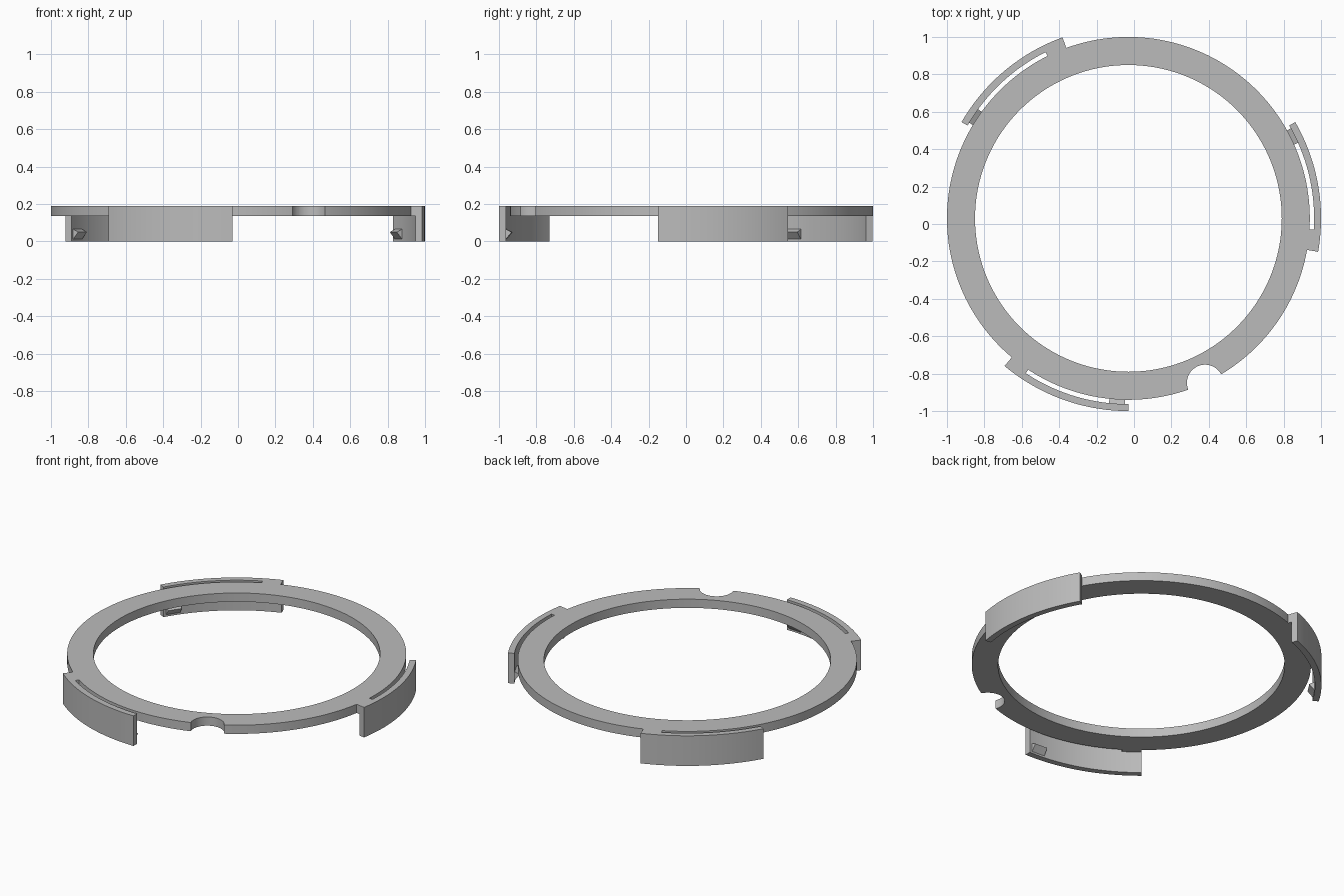
import bpy, bmesh
from math import radians, sin, cos
from mathutils import Vector

if "Cube" in bpy.data.objects:
    bpy.data.objects.remove(bpy.data.objects["Cube"])

CX, CY = -0.03, 0.03          # ring axis
TOP, PLATE = 0.19, 0.135      # top and underside of the flat ring
R_IN, R_OUT = 0.82, 0.97
WALL_IN, WALL_OUT = 0.993, 1.03

grey = bpy.data.materials.new("plain_grey")
grey.use_nodes = True
colour = (0.5, 0.5, 0.5, 1)
grey.diffuse_color = colour
grey.node_tree.nodes["Principled BSDF"].inputs["Base Color"].default_value = colour


def sweep(bm, profile, start, end, steps):
    """Sweep an (r, z) profile around the ring axis between two angles."""
    closed = end - start >= 360
    rows = []
    for i in range(steps if closed else steps + 1):
        a = radians(start + (end - start) * i / steps)
        rows.append([bm.verts.new((CX + r * cos(a), CY + r * sin(a), z)) for r, z in profile])
    n = len(profile)
    for i in range(steps):
        p, q = rows[i], rows[(i + 1) % len(rows)]
        for k in range(n):
            m = (k + 1) % n
            bm.faces.new((p[k], q[k], q[m], p[m]))
    if not closed:
        bm.faces.new(rows[0])
        bm.faces.new(rows[-1])


def box(r0, r1, z0, z1):
    return [(r0, z0), (r1, z0), (r1, z1), (r0, z1)]


def finish(name, bm):
    bmesh.ops.recalc_face_normals(bm, faces=bm.faces)
    mesh = bpy.data.meshes.new(name)
    bm.to_mesh(mesh)
    bm.free()
    mesh.materials.append(grey)
    obj = bpy.data.objects.new(name, mesh)
    bpy.context.collection.objects.link(obj)
    return obj


# Flat ring
bm = bmesh.new()
sweep(bm, box(R_IN, R_OUT, PLATE, TOP), 0, 360, 180)
ring = finish("flat_ring", bm)

# Round finger notch in the rim
bm = bmesh.new()
bmesh.ops.create_cone(bm, cap_ends=True, segments=64, radius1=0.097, radius2=0.097, depth=0.4)
a = radians(-65)
bmesh.ops.translate(bm, verts=bm.verts,
                    vec=Vector((CX + R_OUT * cos(a), CY + R_OUT * sin(a), TOP)))
cutter = finish("notch_cutter", bm)
cutter.hide_render = True
cutter.hide_set(True)
cut = ring.modifiers.new("notch", "BOOLEAN")
cut.operation = "DIFFERENCE"
cut.object = cutter
cut.solver = "EXACT"
bpy.context.view_layer.objects.active = ring
bpy.ops.object.modifier_apply(modifier=cut.name)
bpy.data.objects.remove(cutter)

# Three spring clips: curved wall, bridge to the ring, and inner catch
parts = [ring]
for name, start in (("right_front", 230), ("left", -10), ("right_back", 110)):
    bm = bmesh.new()
    sweep(bm, box(WALL_IN, WALL_OUT, 0, TOP), start, start + 40, 24)
    sweep(bm, box(R_OUT - 0.003, WALL_IN, PLATE, TOP), start, start + 6.5, 4)
    catch = [(WALL_IN, 0.012), (0.962, 0.05), (WALL_IN, 0.065)]
    sweep(bm, catch, start + 34, start + 39, 4)
    parts.append(finish(name + "_clip", bm))

bpy.ops.object.select_all(action="DESELECT")
for obj in parts:
    obj.select_set(True)
bpy.ops.object.shade_smooth_by_angle(angle=radians(30))
